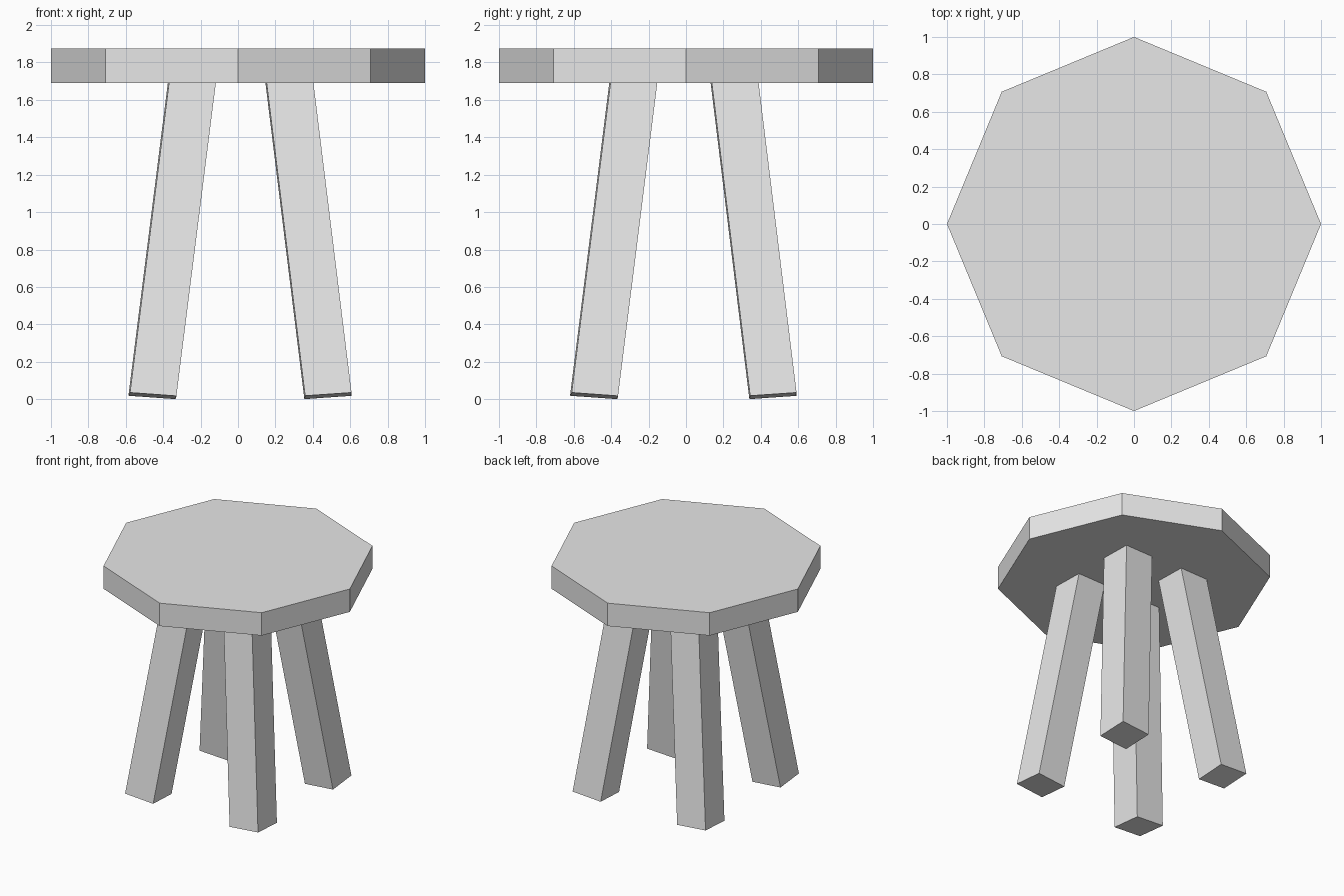
import bpy
import bmesh
import math
from mathutils import Matrix, Vector

cube = bpy.data.objects.get("Cube")
if cube:
    bpy.data.objects.remove(cube, do_unlink=True)

# Single flat colour
grey = bpy.data.materials.new("light_grey")
grey.use_nodes = True
colour = (0.8, 0.8, 0.8, 1.0)
grey.diffuse_color = colour
grey.node_tree.nodes["Principled BSDF"].inputs["Base Color"].default_value = colour

SEAT_BOTTOM, SEAT_TOP = 1.69, 1.875
LEG_WIDTH = 0.25
FOOT_SLOPE = 0.07


def add_object(name, bm):
    bmesh.ops.recalc_face_normals(bm, faces=bm.faces)
    mesh = bpy.data.meshes.new(name)
    bm.to_mesh(mesh)
    bm.free()
    mesh.materials.append(grey)
    obj = bpy.data.objects.new(name, mesh)
    bpy.context.collection.objects.link(obj)
    return obj


def make_seat():
    bm = bmesh.new()
    ring = [bm.verts.new((math.cos(i * math.pi / 4), math.sin(i * math.pi / 4), SEAT_BOTTOM))
            for i in range(8)]
    base = bm.faces.new(ring)
    top = bmesh.ops.extrude_face_region(bm, geom=[base], use_keep_orig=True)
    verts = [v for v in top["geom"] if isinstance(v, bmesh.types.BMVert)]
    bmesh.ops.translate(bm, verts=verts, vec=(0, 0, SEAT_TOP - SEAT_BOTTOM))
    add_object("seat", bm)


def make_leg(name, foot, head):
    """Square post leaning from foot to head, with a slightly tilted sole."""
    bm = bmesh.new()
    bmesh.ops.create_cube(bm, size=1)
    twist = Matrix.Rotation(math.radians(1.5), 3, "Z")
    foot, head = Vector(foot), Vector(head)
    lean = (head - foot) / SEAT_BOTTOM
    for v in bm.verts:
        corner = twist @ Vector((v.co.x * LEG_WIDTH, v.co.y * LEG_WIDTH, 0))
        if v.co.z > 0:
            z = SEAT_BOTTOM + 0.03
        else:
            # Outer corners of the sole sit higher than inner ones
            z = 0.018 + FOOT_SLOPE * (math.copysign(corner.x, corner.x * foot.x)
                                      + math.copysign(corner.y, corner.y * foot.y))
        centre = foot + lean * z
        v.co = (centre.x + corner.x, centre.y + corner.y, max(z, 0))
    add_object(name, bm)


make_seat()

# Foot and head positions of the legs along each axis
X_SIDES = {"left": (0.483, 0.275), "right": (-0.46, -0.247)}
Y_SIDES = {"front": (-0.494, -0.282), "back": (0.467, 0.26)}
for y_name, (foot_y, head_y) in Y_SIDES.items():
    for x_name, (foot_x, head_x) in X_SIDES.items():
        make_leg(f"{y_name}_{x_name}_leg", (foot_x, foot_y), (head_x, head_y))
